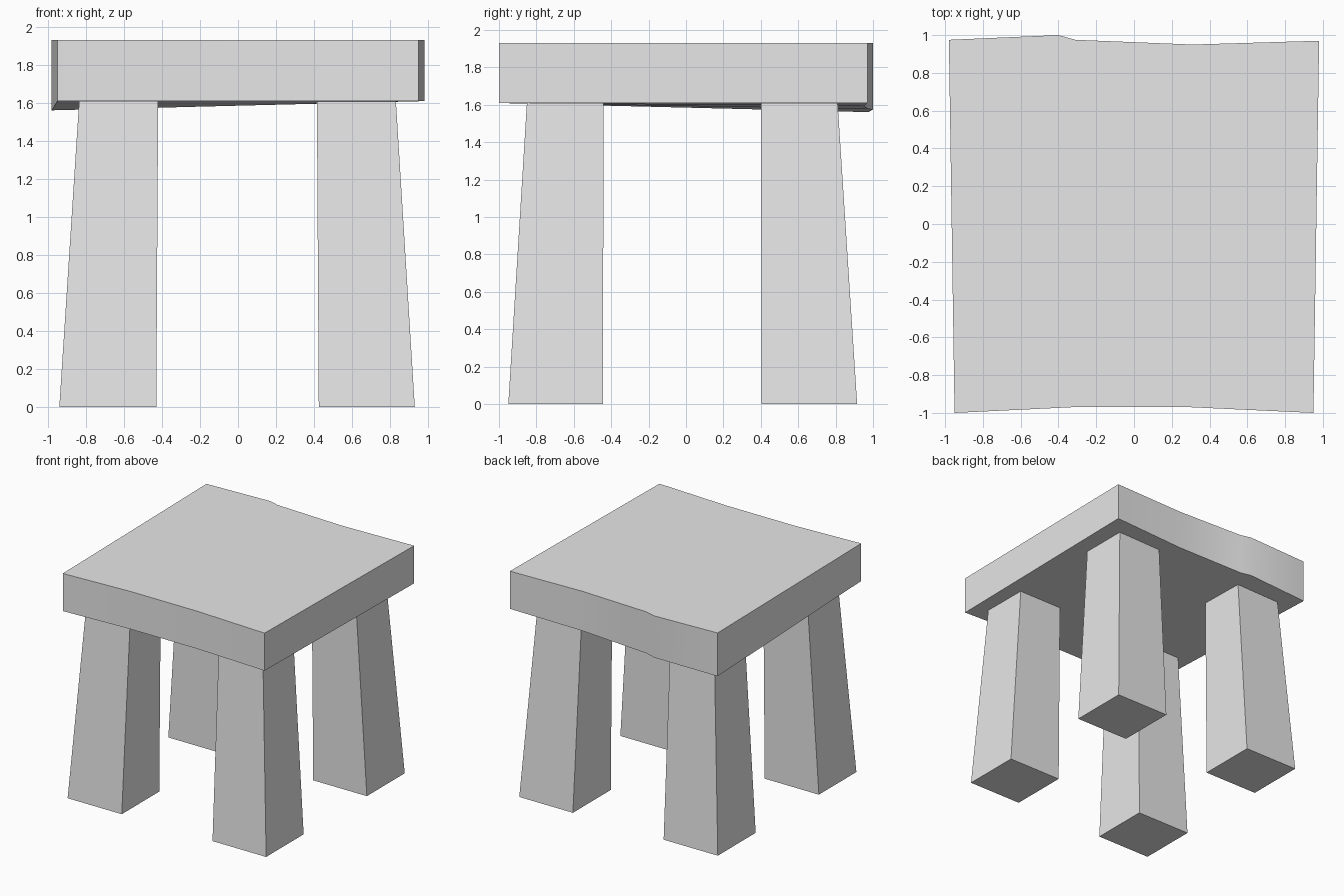
import bpy
import bmesh
import math

cube = bpy.data.objects.get("Cube")
if cube:
    bpy.data.objects.remove(cube, do_unlink=True)

# One plain stone grey for the whole stool
stone = bpy.data.materials.new("stone_grey")
stone.use_nodes = True
grey = (0.8, 0.8, 0.8, 1.0)
stone.diffuse_color = grey
stone.node_tree.nodes["Principled BSDF"].inputs["Base Color"].default_value = grey


def loft(name, lower, upper):
    """Closed solid between two matching rings of points."""
    bm = bmesh.new()
    low = [bm.verts.new(p) for p in lower]
    top = [bm.verts.new(p) for p in upper]
    bm.faces.new(low[::-1])
    bm.faces.new(top)
    count = len(low)
    for i in range(count):
        j = (i + 1) % count
        bm.faces.new((low[i], low[j], top[j], top[i]))
    bmesh.ops.recalc_face_normals(bm, faces=bm.faces)
    mesh = bpy.data.meshes.new(name)
    bm.to_mesh(mesh)
    bm.free()
    mesh.materials.append(stone)
    obj = bpy.data.objects.new(name, mesh)
    bpy.context.collection.objects.link(obj)
    return obj


def ring(xs, ys, z):
    """Rectangle at height z."""
    return [(xs[0], ys[0], z), (xs[1], ys[0], z), (xs[1], ys[1], z), (xs[0], ys[1], z)]


# Seat: rough-hewn slab whose underside sags at the back right corner
SEAT_TOP, SEAT_BOTTOM, SAG = 1.93, 1.61, 0.05
outline = [(-0.95, -1.0), (-0.33, -0.97), (0.3, -0.97), (0.95, -1.0),
           (0.98, 0.97), (0.31, 0.95), (-0.31, 0.975), (-0.4, 1.0), (-0.98, 0.975)]


def underside(x, y):
    return SEAT_BOTTOM - SAG * (1 - x) / 2 * (1 + y) / 2


seat = loft("seat",
            [(x, y, underside(x, y)) for x, y in outline],
            [(x, y, SEAT_TOP) for x, y in outline])
bpy.context.view_layer.objects.active = seat
seat.select_set(True)
bpy.ops.object.shade_smooth_by_angle(angle=math.radians(30))

# Legs: outer sides lean in towards the seat, inner sides nearly upright
spans_x = {"right": ((-0.94, -0.43), (-0.835, -0.42)),
           "left": ((0.425, 0.93), (0.415, 0.83))}
spans_y = {"front": ((-0.95, -0.445), (-0.85, -0.44)),
           "back": ((0.405, 0.915), (0.4, 0.81))}
for side, (foot_x, head_x) in spans_x.items():
    for end, (foot_y, head_y) in spans_y.items():
        loft(f"{end}_{side}_leg", ring(foot_x, foot_y, 0), ring(head_x, head_y, 1.62))
